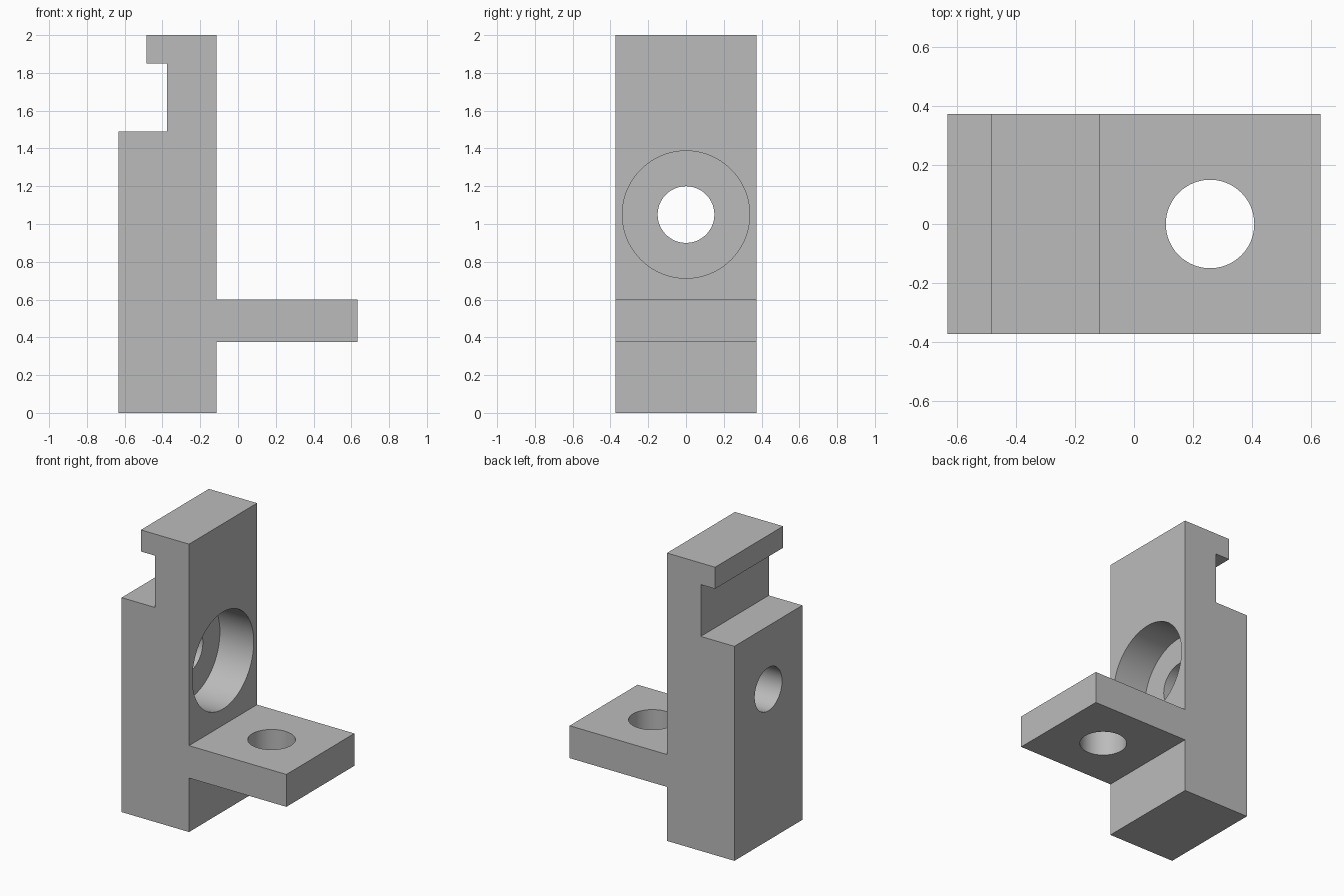
import bpy
import bmesh
import math
from mathutils import Matrix

cube = bpy.data.objects.get("Cube")
if cube:
    bpy.data.objects.remove(cube, do_unlink=True)

HALF_DEPTH = 0.373
FACE_X = -0.115      # face of the upright on the shelf side
SLOT_X = -0.375      # slot wall, also the counterbore floor
BORE_Z = 1.05
SHELF_HOLE_X = 0.258

grey = bpy.data.materials.new("plain grey")
grey.use_nodes = True
colour = (0.5, 0.5, 0.5, 1)
grey.diffuse_color = colour
grey.node_tree.nodes["Principled BSDF"].inputs["Base Color"].default_value = colour


def add_object(name, bm):
    bmesh.ops.recalc_face_normals(bm, faces=bm.faces)
    mesh = bpy.data.meshes.new(name)
    bm.to_mesh(mesh)
    bm.free()
    mesh.materials.append(grey)
    obj = bpy.data.objects.new(name, mesh)
    bpy.context.collection.objects.link(obj)
    return obj


def extruded_profile(name, points):
    bm = bmesh.new()
    face = bm.faces.new([bm.verts.new((x, -HALF_DEPTH, z)) for x, z in points])
    sides = bmesh.ops.extrude_face_region(bm, geom=[face])
    verts = [g for g in sides["geom"] if isinstance(g, bmesh.types.BMVert)]
    bmesh.ops.translate(bm, verts=verts, vec=(0, 2 * HALF_DEPTH, 0))
    return add_object(name, bm)


def cut_hole(target, name, radius, length, centre, along_x):
    turn = Matrix.Rotation(math.pi / 2 if along_x else 0, 4, "Y")
    bm = bmesh.new()
    bmesh.ops.create_cone(bm, cap_ends=True, segments=96, radius1=radius,
                          radius2=radius, depth=length,
                          matrix=Matrix.Translation(centre) @ turn)
    cutter = add_object(name, bm)
    cutter.hide_render = True
    mod = target.modifiers.new(name, "BOOLEAN")
    mod.operation = "DIFFERENCE"
    mod.solver = "EXACT"
    mod.object = cutter
    bpy.context.view_layer.objects.active = target
    bpy.ops.object.modifier_apply(modifier=mod.name)
    bpy.data.objects.remove(cutter, do_unlink=True)


# Upright with hooked top and shelf, as one solid
bracket = extruded_profile("bracket", [
    (-0.633, 0), (FACE_X, 0), (FACE_X, 0.375), (0.633, 0.375),
    (0.633, 0.6), (FACE_X, 0.6), (FACE_X, 2), (-0.485, 2),
    (-0.485, 1.85), (SLOT_X, 1.85), (SLOT_X, 1.49), (-0.633, 1.49)])

# Through hole, counterbore and shelf hole
cut_hole(bracket, "upright_hole", 0.15, 1, (SLOT_X, 0, BORE_Z), True)
bore_depth = FACE_X - SLOT_X
cut_hole(bracket, "counterbore", 0.337, 2 * bore_depth, (FACE_X, 0, BORE_Z), True)
cut_hole(bracket, "shelf_hole", 0.15, 0.6, (SHELF_HOLE_X, 0, 0.49), False)

# Smooth bores, sharp edges
bpy.ops.object.select_all(action="DESELECT")
bracket.select_set(True)
bpy.context.view_layer.objects.active = bracket
bpy.ops.object.shade_smooth_by_angle(angle=math.radians(30))
